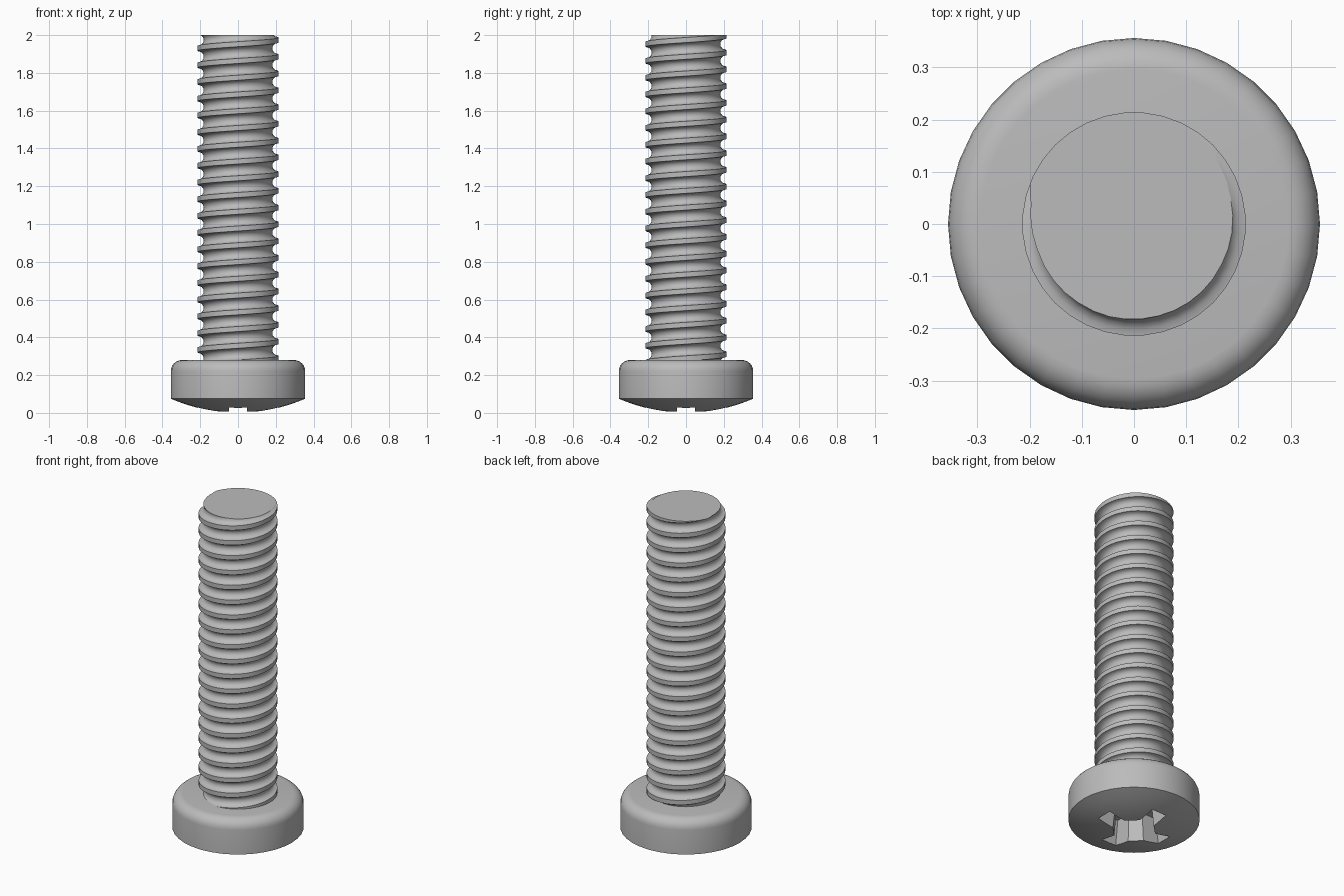
import bpy, bmesh, math
from mathutils import Matrix, Vector

cube = bpy.data.objects.get("Cube")
if cube:
    bpy.data.objects.remove(cube)

steel = bpy.data.materials.new("grey steel")
steel.use_nodes = True
GREY = (0.5, 0.5, 0.5, 1)
steel.diffuse_color = GREY
steel.node_tree.nodes["Principled BSDF"].inputs["Base Color"].default_value = GREY


def make_object(name, bm):
    bmesh.ops.recalc_face_normals(bm, faces=bm.faces)
    mesh = bpy.data.meshes.new(name)
    bm.to_mesh(mesh)
    bm.free()
    mesh.materials.append(steel)
    obj = bpy.data.objects.new(name, mesh)
    bpy.context.collection.objects.link(obj)
    return obj


def activate(obj):
    bpy.ops.object.select_all(action='DESELECT')
    obj.select_set(True)
    bpy.context.view_layer.objects.active = obj


# Head: domed drive face, straight side, rounded shoulder
HEAD_R, HEAD_TOP, RIM, FILLET = 0.356, 0.28, 0.075, 0.06
profile = [(HEAD_R * i / 8, RIM * (i / 8) ** 2) for i in range(9)]
for i in range(7):
    a = math.pi / 2 * i / 6
    profile.append((HEAD_R - FILLET + FILLET * math.cos(a),
                    HEAD_TOP - FILLET + FILLET * math.sin(a)))
profile.append((0, HEAD_TOP))
bm = bmesh.new()
points = [bm.verts.new((r, 0, z)) for r, z in profile]
edges = [bm.edges.new(pair) for pair in zip(points, points[1:])]
bmesh.ops.spin(bm, geom=points + edges, cent=(0, 0, 0), axis=(0, 0, 1),
               angle=math.tau, steps=36, use_merge=True)
bmesh.ops.remove_doubles(bm, verts=bm.verts, dist=1e-5)
head = make_object("screw_head", bm)

# Cross recess: four tapered arms with chamfered inner corners
ARM, HALF, CORNER, DEPTH = 0.22, 0.05, 0.11, 0.17
quarter = [(ARM, -HALF), (ARM, HALF), (CORNER, HALF), (HALF, CORNER)]
outline = []
for q in range(4):
    turn = Matrix.Rotation(q * math.pi / 2, 3, 'Z')
    outline += [turn @ Vector((x, y, 0)) for x, y in quarter]
bm = bmesh.new()
rings = [[bm.verts.new((p.x * s, p.y * s, z)) for p in outline]
         for s, z in ((1.0, -0.02), (0.85, DEPTH))]
count = len(outline)
for i in range(count):
    j = (i + 1) % count
    bm.faces.new((rings[0][i], rings[0][j], rings[1][j], rings[1][i]))
for ring in rings:
    bm.faces.new(ring)
cutter = make_object("recess_cutter", bm)
cutter.hide_render = True

activate(head)
cut = head.modifiers.new("recess", 'BOOLEAN')
cut.operation = 'DIFFERENCE'
cut.solver = 'EXACT'
cut.object = cutter
bpy.ops.object.modifier_apply(modifier=cut.name)
bpy.data.objects.remove(cutter)
bpy.ops.object.shade_smooth_by_angle(angle=math.radians(30))

# Threaded shank: one helical strip with a flat crest and a round groove
PITCH, CREST_R, ROOT_R, STEPS = 0.0887, 0.214, 0.182, 36
CREST = 0.3
LOW, HIGH = 0.25, 2.0
section = [(-CREST / 2, CREST_R)]
for i in range(9):
    a = math.pi * i / 8
    section.append((0.5 - (1 - CREST) / 2 * math.cos(a),
                    CREST_R - (CREST_R - ROOT_R) * math.sin(a)))
bm = bmesh.new()
turns = math.ceil((HIGH - LOW) / PITCH) + 4
rows = []
for k in range(turns * STEPS + 1):
    t = k / STEPS
    angle = math.tau * t + math.radians(105)
    base = HIGH + (t - turns + 2) * PITCH
    rows.append([bm.verts.new((r * math.cos(angle), r * math.sin(angle), base + f * PITCH))
                 for f, r in section])
for a, b in zip(rows, rows[1:]):
    for i in range(len(section) - 1):
        bm.faces.new((a[i], b[i], b[i + 1], a[i + 1]))
bmesh.ops.remove_doubles(bm, verts=bm.verts, dist=1e-5)
for height, direction in ((LOW, -1), (HIGH, 1)):
    result = bmesh.ops.bisect_plane(bm, geom=bm.verts[:] + bm.edges[:] + bm.faces[:],
                                    plane_co=(0, 0, height), plane_no=(0, 0, direction),
                                    clear_outer=True)
    rim = [e for e in result["geom_cut"] if isinstance(e, bmesh.types.BMEdge)]
    bmesh.ops.contextual_create(bm, geom=rim)
shank = make_object("threaded_shank", bm)
activate(shank)
bpy.ops.object.shade_smooth_by_angle(angle=math.radians(30))
